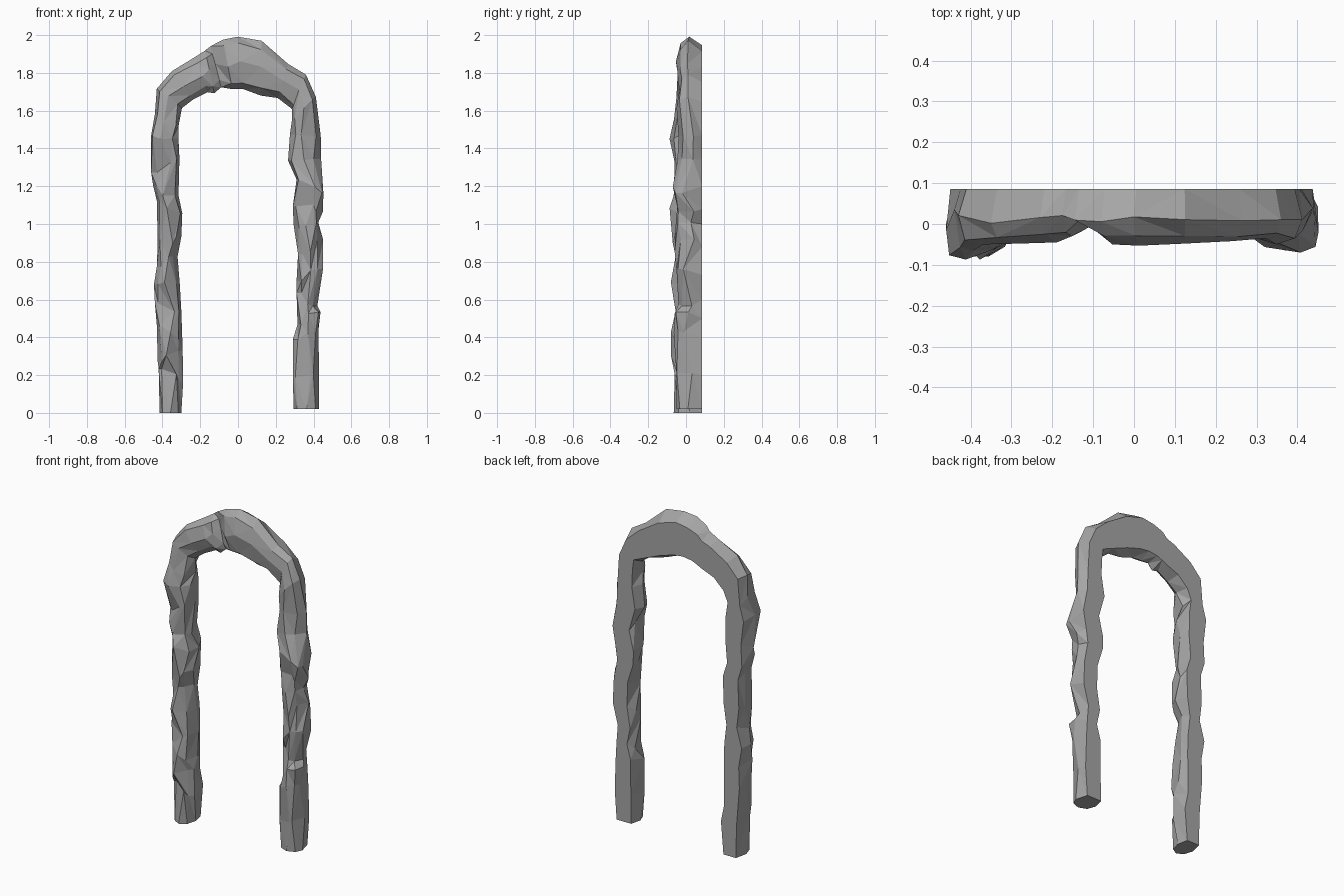
import bpy, bmesh, random
from mathutils import Vector

if "Cube" in bpy.data.objects:
    bpy.data.objects.remove(bpy.data.objects["Cube"])

random.seed(7)
BACK = 0.086

# Legs: (height, outer x, inner x, front y) as distances from the centre
left_leg = [
    (0.0, .415, .30, -.065), (.2, .42, .29, -.06), (.30, .425, .293, -.08),
    (.43, .43, .295, -.08), (.56, .44, .30, -.055), (.68, .445, .308, -.08),
    (.80, .43, .32, -.055), (.92, .425, .30, -.07), (1.09, .43, .295, -.087),
    (1.18, .45, .315, -.065), (1.31, .46, .31, -.06), (1.46, .46, .315, -.087),
    (1.55, .44, .315, -.065)]
right_leg = [
    (1.47, .438, .275, -.04), (1.34, .44, .265, -.045), (1.2, .452, .31, -.07),
    (1.08, .45, .29, -.045), (1.0, .425, .295, -.055), (.88, .45, .318, -.06),
    (.73, .45, .31, -.05), (.6, .42, .31, -.04), (.5, .437, .315, -.06),
    (.41, .425, .29, -.065), (.2, .43, .29, -.05), (.02, .43, .295, -.05)]
# Arch: (outer x, outer z, inner x, inner z, front y)
arch = [
    (-.43, 1.73, -.297, 1.60, -.05), (-.35, 1.81, -.235, 1.66, -.048),
    (-.23, 1.89, -.16, 1.69, -.045), (-.175, 1.91, -.125, 1.70, -.03),
    (-.145, 1.955, -.09, 1.71, .005), (-.08, 1.98, -.03, 1.71, -.05),
    (0, 2.0, .03, 1.705, -.053), (.125, 1.96, .12, 1.69, -.048),
    (.265, 1.86, .21, 1.655, -.042), (.36, 1.78, .285, 1.62, -.035),
    (.412, 1.66, .285, 1.56, -.05)]


def section(xo, zo, xi, zi, front, rough):
    """Seven-sided ring: flat back, chipped faceted front."""
    def j(a):
        return random.uniform(-a, a) * rough
    outer, inner = Vector((xo, 0, zo)), Vector((xi, 0, zi))
    chip = j(.04)
    ring = [(.15 + j(.1), BACK, 0), (.88 + j(.1), BACK, 0),
            (1, .02 + j(.035), chip),
            (.86 + j(.1), front * .6 + j(.02), chip),
            (.5 + j(.25), front, j(.03)),
            (.14 + j(.1), front * .65 + j(.02), -chip),
            (0, .01 + j(.035), -chip)]
    points = []
    for t, y, dz in ring:
        p = outer.lerp(inner, t)
        points.append(Vector((p.x, y, p.z + dz)))
    return points


# Rings from left foot, over the crown, to right foot
rings = [section(-o, z, -i, z, f, 0.0 if z == 0 else 1.0) for z, o, i, f in left_leg]
rings += [section(*a, 0.35) for a in arch]
rings += [section(o, z, i, z, f, 0.0 if z == .02 else 1.0) for z, o, i, f in right_leg]

# Skin the rings with randomly split quads for a rough-hewn surface
bm = bmesh.new()
loops = [[bm.verts.new(p) for p in r] for r in rings]
n = len(loops[0])
for a, b in zip(loops, loops[1:]):
    for k in range(n):
        m = (k + 1) % n
        if k == 0:
            bm.faces.new((a[k], a[m], b[m], b[k]))
        elif random.random() < .5:
            bm.faces.new((a[k], a[m], b[m]))
            bm.faces.new((a[k], b[m], b[k]))
        else:
            bm.faces.new((a[k], a[m], b[k]))
            bm.faces.new((a[m], b[m], b[k]))
bm.faces.new(loops[0])
bm.faces.new(loops[-1])
bmesh.ops.recalc_face_normals(bm, faces=bm.faces)

mesh = bpy.data.meshes.new("stone_arch")
bm.to_mesh(mesh)
bm.free()
bpy.context.collection.objects.link(bpy.data.objects.new("stone_arch", mesh))

# Dark grey stone
stone = bpy.data.materials.new("dark_stone")
stone.diffuse_color = (0.38, 0.38, 0.38, 1)
stone.use_nodes = True
stone.node_tree.nodes["Principled BSDF"].inputs["Base Color"].default_value = stone.diffuse_color
mesh.materials.append(stone)
